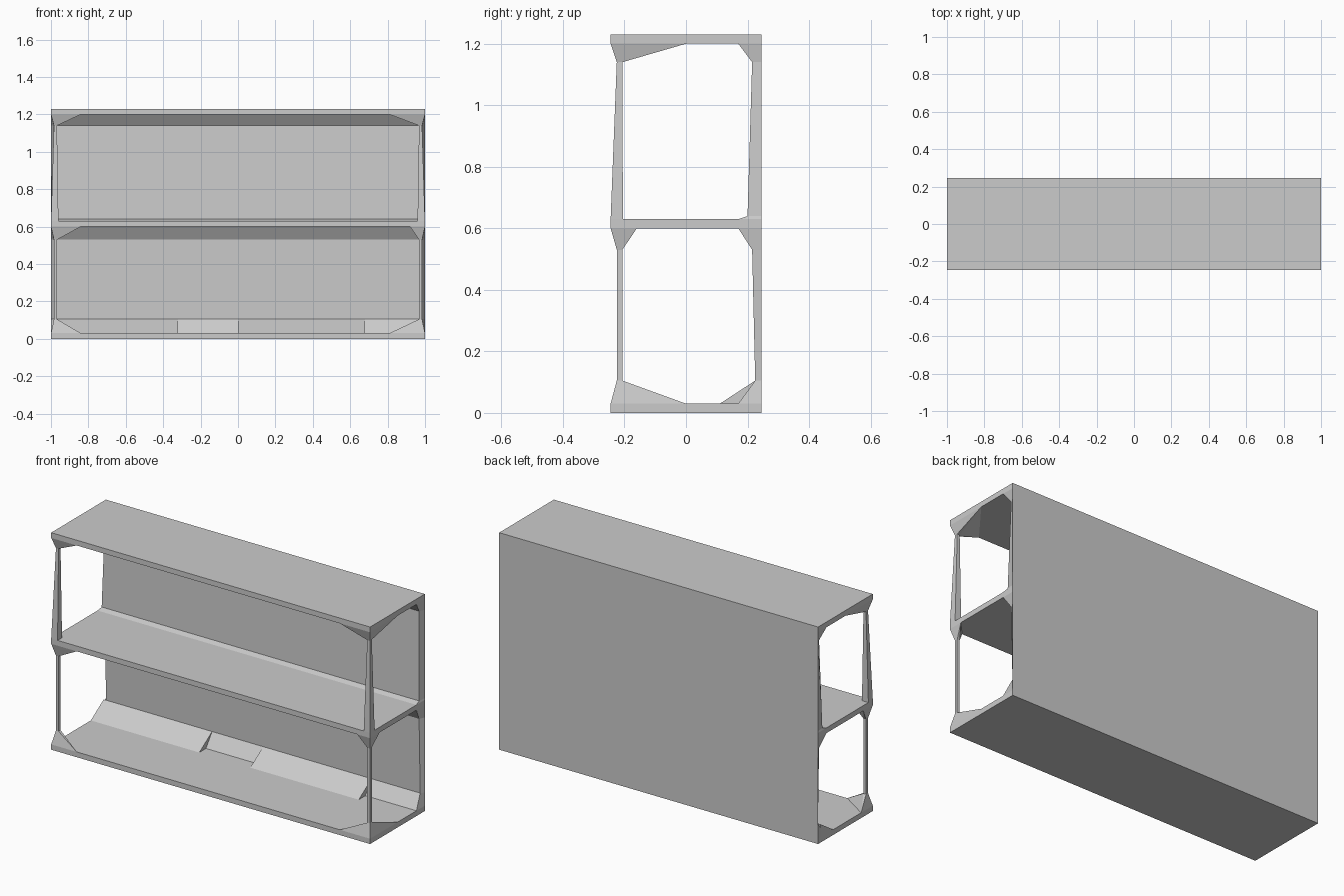
import bpy, bmesh

if "Cube" in bpy.data.objects:
    bpy.data.objects.remove(bpy.data.objects["Cube"])


def finish(name, bm):
    bmesh.ops.recalc_face_normals(bm, faces=bm.faces[:])
    mesh = bpy.data.meshes.new(name)
    bm.to_mesh(mesh)
    bm.free()
    obj = bpy.data.objects.new(name, mesh)
    bpy.context.collection.objects.link(obj)
    return obj


def loft(name, rings):
    """Join four-point rings into a closed tapered body."""
    bm = bmesh.new()
    rows = [[bm.verts.new(p) for p in ring] for ring in rings]
    for a, b in zip(rows, rows[1:]):
        for i in range(4):
            j = (i + 1) % 4
            bm.faces.new((a[i], a[j], b[j], b[i]))
    bm.faces.new(rows[0])
    bm.faces.new(rows[-1])
    return finish(name, bm)


def hull(name, points):
    bm = bmesh.new()
    for p in points:
        bm.verts.new(p)
    res = bmesh.ops.convex_hull(bm, input=bm.verts[:])
    loose = [v for v in bm.verts if not v.link_faces]
    bmesh.ops.delete(bm, geom=loose, context='VERTS')
    return finish(name, bm)


def rect(x0, x1, y0, y1, z):
    return [(x0, y0, z), (x1, y0, z), (x1, y1, z), (x0, y1, z)]


FRONT, BACK = -0.245, 0.245

# Three horizontal boards
for name, z in (("bottom_shelf", 0), ("middle_shelf", 0.6), ("top_board", 1.2)):
    loft(name, [rect(-1, 1, FRONT, BACK, z), rect(-1, 1, FRONT, BACK, z + 0.03)])

# Back panels with flared joints: (z, inner y, inner half width)
panels = {
    "lower_back_panel": [(0.03, 0.17, 1), (0.105, 0.225, 0.985),
                         (0.53, 0.215, 0.985), (0.6, 0.17, 1)],
    "upper_back_panel": [(0.63, 0.17, 1), (0.64, 0.2, 0.995),
                         (1.14, 0.215, 0.985), (1.2, 0.17, 1)],
}
for name, levels in panels.items():
    loft(name, [[(-1, BACK, z), (1, BACK, z), (w, y, z), (-w, y, z)]
                for z, y, w in levels])

# Wider ramps along the bottom rear joint
for name, x0, x1 in (("left_rear_ramp", -1, -0.32), ("right_rear_ramp", 0, 0.68)):
    hull(name, [(x, y, z) for x in (x0, x1)
                for y, z in ((0.11, 0.03), (0.225, 0.105), (0.225, 0.03))])

# Slim front posts and their corner brackets
for side, s in (("left", -1), ("right", 1)):
    post = (s * 0.968, s * 0.984, -0.225, -0.207)
    loft(side + "_lower_post", [rect(*post, 0.03), rect(*post, 0.6)])
    foot = (s * 0.96, s * 1.0, FRONT, -0.205)
    loft(side + "_upper_post",
         [rect(*foot, 0.63), rect(*post, 1.14), rect(*post, 1.2)])
    right = s > 0
    brackets = (
        # name, board z, post z, reach along x, reach along y
        ("bottom_bracket", 0.03, 0.105, 0.81 if right else 0.84, 0.0 if right else -0.14),
        ("middle_bracket", 0.6, 0.53, 0.92 if right else 0.84, -0.16),
        ("top_bracket", 1.2, 1.14, 0.81 if right else 0.84, 0.0),
    )
    for name, zb, zp, xe, ye in brackets:
        zi = 0.08 if (right and zb < 0.1) else zp
        ring = rect(*post, zp)
        ring[3] = (ring[3][0], ring[3][1], zi)
        hull(side + "_" + name,
             ring + [(s, FRONT, zb), (s * xe, FRONT, zb), (s, ye, zb)])
